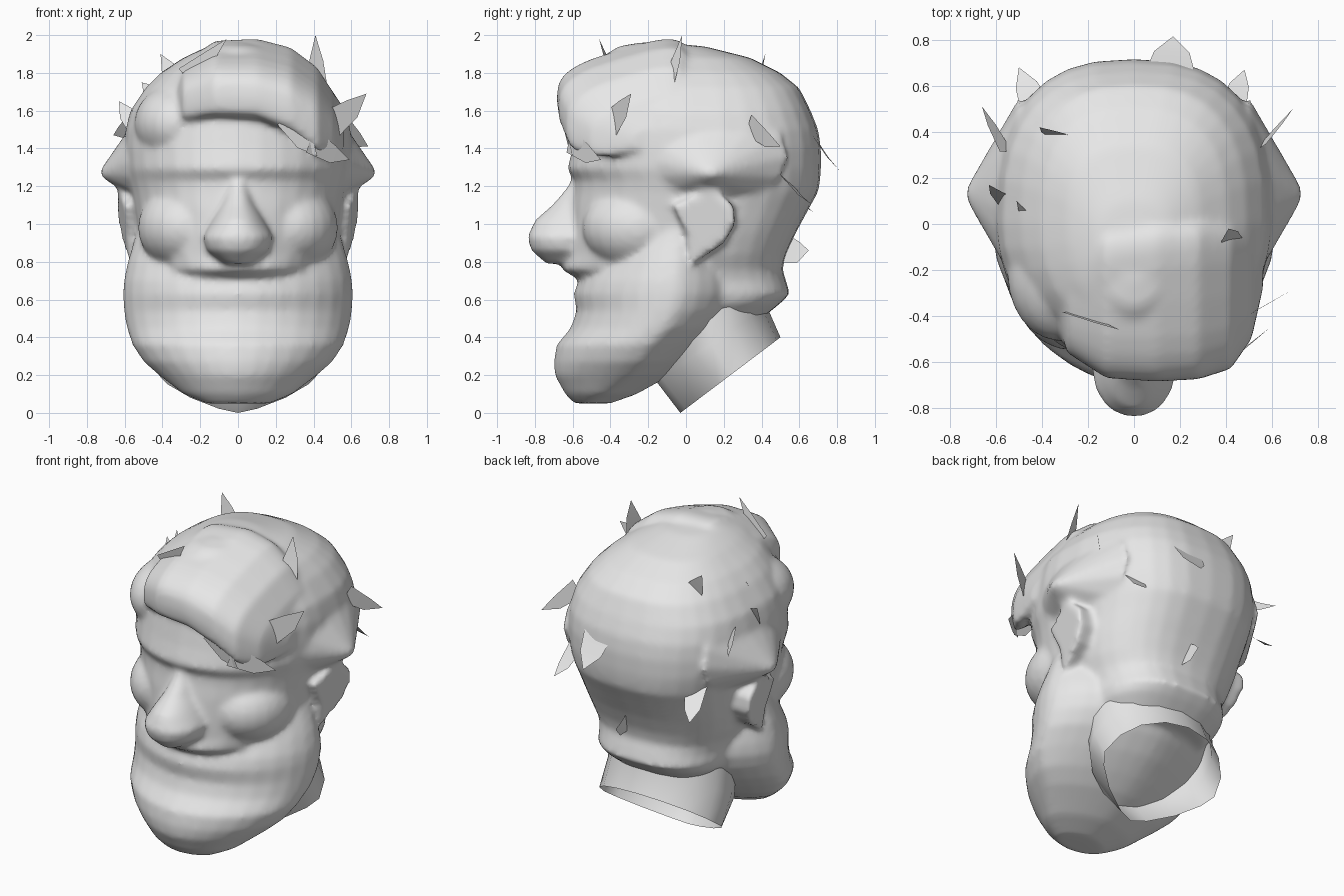
import bpy, bmesh, math
from mathutils import Vector

cube = bpy.data.objects.get("Cube")
if cube:
    bpy.data.objects.remove(cube)

grey = bpy.data.materials.new("plain grey")
grey.use_nodes = True
grey.diffuse_color = (0.8, 0.8, 0.8, 1)
for node in grey.node_tree.nodes:
    if node.type == "BSDF_PRINCIPLED":
        node.inputs["Base Color"].default_value = (0.8, 0.8, 0.8, 1)


def finish(name, bm, fix=True):
    if fix:
        bmesh.ops.recalc_face_normals(bm, faces=bm.faces[:])
    for f in bm.faces:
        f.smooth = True
    mesh = bpy.data.meshes.new(name)
    bm.to_mesh(mesh)
    bm.free()
    mesh.materials.append(grey)
    obj = bpy.data.objects.new(name, mesh)
    bpy.context.collection.objects.link(obj)
    return obj


def power(v, p):
    return math.copysign(abs(v) ** (2 / p), v)


def ring(z, w, mid, front, back, pf=2.0, pb=2.6, slope=0.0, n=32):
    """Egg-shaped outline, with its own front and back depth."""
    pts = []
    for i in range(n):
        a = math.tau * i / n
        c, s = math.cos(a), math.sin(a)
        p = pf if s < 0 else pb
        y = mid + power(s, p) * ((mid - front) if s < 0 else (back - mid))
        pts.append((w * power(c, p), y, z + slope * (y - mid)))
    return pts


def loft(bm, rings, caps=True):
    rows = [[bm.verts.new(p) for p in r] for r in rings]
    for a, b in zip(rows, rows[1:]):
        for i in range(len(a)):
            j = (i + 1) % len(a)
            bm.faces.new((a[i], a[j], b[j], b[i]))
    if caps:
        bm.faces.new(rows[0])
        bm.faces.new(rows[-1])


def ball(bm, centre, size):
    made = bmesh.ops.create_uvsphere(bm, u_segments=24, v_segments=14, radius=1)
    for v in made["verts"]:
        v.co = Vector([c + k * q for c, k, q in zip(centre, size, v.co)])


# Skull and face: height, half width, widest depth, front, back
bm = bmesh.new()
skull = [
    (.50, .34, .1, -.3, .40), (.58, .41, .1, -.4, .50), (.63, .43, .05, -.45, .55),
    (.70, .44, 0, -.56, .53), (.76, .46, 0, -.66, .51), (.84, .50, 0, -.63, .53),
    (.95, .53, 0, -.62, .58), (1.08, .55, 0, -.61, .65), (1.17, .565, 0, -.595, .70),
    (1.23, .58, 0, -.59, .71), (1.29, .595, 0, -.63, .715), (1.4, .60, 0, -.60, .715),
    (1.5, .595, 0, -.58, .70), (1.6, .57, 0, -.56, .66), (1.72, .49, 0, -.54, .60),
    (1.8, .41, 0, -.52, .50), (1.88, .29, 0, -.45, .34), (1.94, .16, -.1, -.36, .1),
    (1.96, .05, -.2, -.25, -.12)]
loft(bm, [ring(*r) for r in skull])

# Heavy jaw, flared at the sides and tapering back towards the neck
jaw = [
    (.05, .17, -.5, -.59, -.40), (.1, .29, -.42, -.64, -.26), (.2, .42, -.3, -.695, -.08),
    (.27, .50, -.25, -.70, .02), (.36, .56, -.2, -.685, .14), (.45, .59, -.12, -.61, .24),
    (.54, .605, -.08, -.58, .32), (.63, .61, -.06, -.595, .36), (.70, .605, -.06, -.57, .36),
    (.8, .585, -.05, -.5, .32), (.9, .555, -.04, -.43, .25), (1.0, .53, -.03, -.35, .2)]
loft(bm, [ring(*r, pf=1.85, pb=1.6) for r in jaw])

# Nose
nose = [
    (1.25, .05, -.5, -.6, -.4), (1.18, .07, -.5, -.64, -.4), (1.1, .10, -.5, -.71, -.4),
    (1.02, .14, -.55, -.80, -.4), (.93, .185, -.62, -.84, -.4), (.86, .165, -.62, -.82, -.4),
    (.79, .08, -.6, -.74, -.4)]
loft(bm, [ring(*r, pf=2.1) for r in nose])

# Cheeks, ears opening to the back, and hair flaring out broadly above them
outline = [(-.07, 1.10), (.14, 1.19), (.25, 1.1), (.26, 1.0), (.2, .9), (.04, .79), (0, .95)]
for s in (-1, 1):
    ball(bm, (s * .27, -.25, .98), (.26, .30, .23))
    outer = [(s * (.56 + .13 * (z - .8) + .14 * (y + .07)), y, z) for y, z in outline]
    inner = [(x - s * .1, y, z) for x, y, z in outer]
    loft(bm, [inner, outer])
    base = [(s * .5, .13 + .42 * math.cos(a), 1.36 + .26 * math.sin(a))
            for a in (math.tau * i / 14 for i in range(14))]
    tip = [(s * .725, .13 + (y - .13) * .08, 1.27 + (z - 1.36) * .08) for x, y, z in base]
    loft(bm, [base, tip])

# Swept quiff: sections across x with centre, depth and height radii
sections = [
    (-.36, -.26, 1.62, .08, .06), (-.29, -.34, 1.70, .22, .12), (-.12, -.35, 1.77, .32, .15),
    (.1, -.34, 1.77, .345, .155), (.28, -.33, 1.71, .345, .17), (.42, -.31, 1.60, .32, .18),
    (.51, -.25, 1.52, .25, .13), (.56, -.18, 1.46, .10, .05)]
rows = []
for x, yc, zc, ry, rz in sections:
    row = []
    for i in range(24):
        a = math.tau * i / 24
        dy = ry * power(math.cos(a), 3.3)
        row.append((x, yc + dy, zc + rz * power(math.sin(a), 3.3) + .3 * dy))
    rows.append(row)
loft(bm, rows)
# Hair on the other side of the parting
ball(bm, (-.32, -.22, 1.53), (.23, .29, .21))

# Fuse the overlapping volumes into one soft surface
head = finish("head", bm)
fuse = head.modifiers.new("fuse", "REMESH")
fuse.mode = "VOXEL"
fuse.voxel_size = .018
fuse.use_smooth_shade = True
soften = head.modifiers.new("soften", "SMOOTH")
soften.factor = 0.5
soften.iterations = 8

# Open, slanted neck
bm = bmesh.new()
loft(bm, [ring(.2, .42, .235, -.03, .5, 1.35, 2, .755, 16),
          ring(.365, .42, .135, -.16, .43, 1.6, 2, .66, 16),
          ring(.70, .40, .1, -.2, .4, 2, 2, .3, 16)], caps=False)
finish("neck", bm)

# Loose locks of hair: root, tip, half width, facing
FRONT, TOP, SIDE, CORNER = (0, 1, 0), (0, .3, 1), (1, 0, .2), (.6, -1, 0)
locks = [
    ((.16, .69, 1.45), (.17, .815, 1.28), .11, TOP),
    ((.42, -.08, 1.79), (.41, -.02, 2.0), .06, CORNER),
    ((.27, -.15, 1.86), (.2, -.19, 1.93), .04, FRONT),
    ((-.23, -.40, 1.83), (-.06, -.46, 1.98), .05, FRONT),
    ((.54, -.37, 1.57), (.68, -.29, 1.69), .08, CORNER),
    ((.43, -.58, 1.42), (.59, -.45, 1.34), .07, CORNER),
    ((.3, -.64, 1.52), (.42, -.60, 1.36), .07, FRONT),
    ((.58, .37, 1.50), (.69, .5, 1.41), .06, CORNER),
    ((.44, .55, 1.22), (.48, .67, 1.1), .06, TOP),
    ((-.44, .54, 1.18), (-.5, .68, 1.06), .07, TOP),
    ((.05, .55, .87), (.05, .65, .86), .08, SIDE),
    ((-.32, .38, 1.76), (-.41, .42, 1.9), .07, FRONT),
    ((-.42, -.05, 1.67), (-.51, .1, 1.75), .07, FRONT),
    ((-.58, .36, 1.52), (-.66, .51, 1.47), .05, FRONT),
    ((-.56, .1, 1.56), (-.63, .17, 1.65), .06, FRONT)]
bm = bmesh.new()
for root, tip, w, facing in locks:
    root, tip = Vector(root), Vector(tip)
    d = tip - root
    side = d.cross(Vector(facing)).normalized() * w
    start = root - d * .3
    mid = root + d * .45 - Vector((0, 0, .015))
    v = [bm.verts.new(p) for p in
         (start - side, start + side, mid + side * .7, mid - side * .7, tip)]
    bm.faces.new(v[:4])
    bm.faces.new((v[3], v[2], v[4]))
finish("hair_locks", bm, fix=False)
